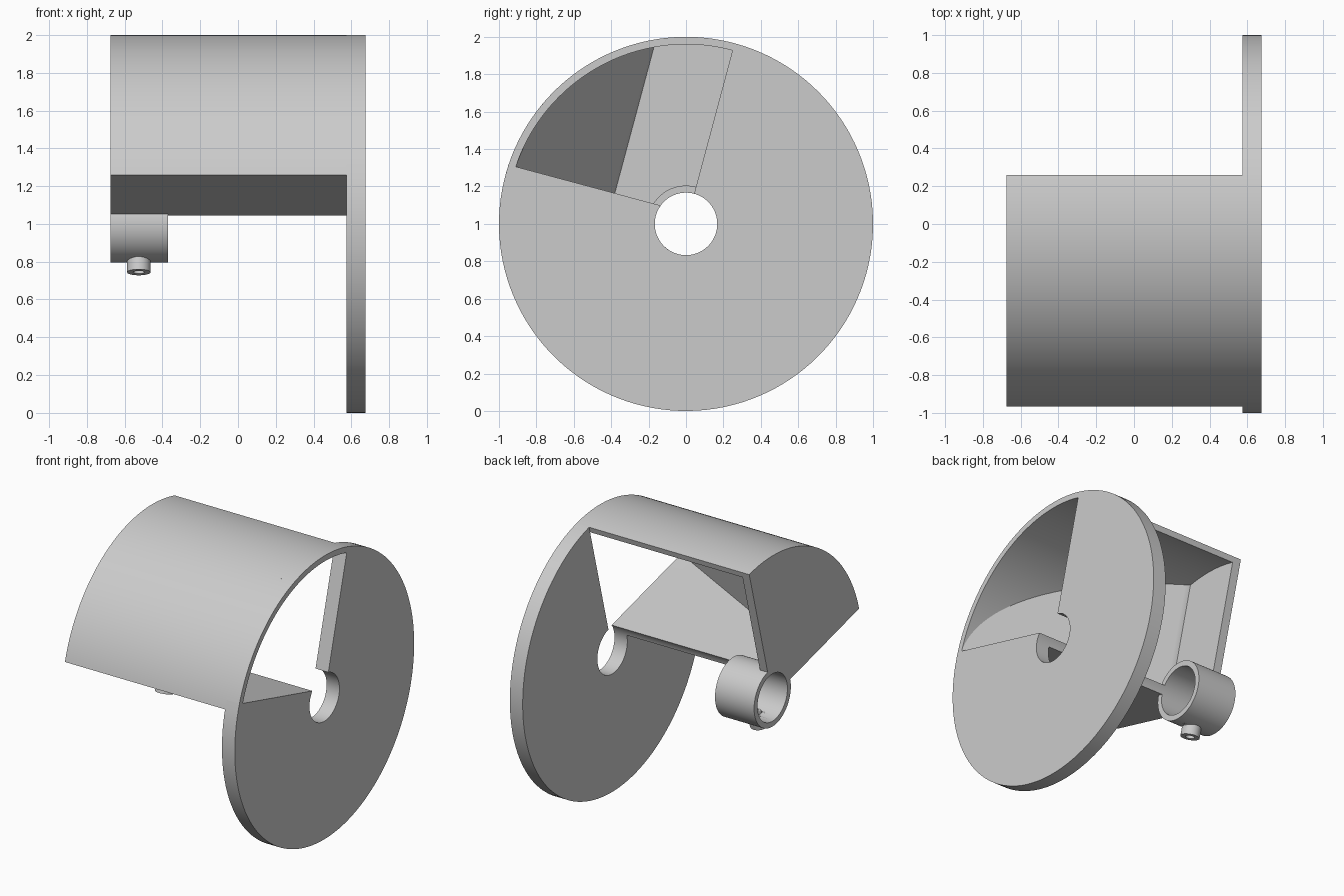
import bpy, bmesh
from math import sin, cos, radians, degrees, asin, sqrt
from mathutils import Matrix, Vector

if "Cube" in bpy.data.objects:
    bpy.data.objects.remove(bpy.data.objects["Cube"], do_unlink=True)

grey = bpy.data.materials.new("plain grey")
grey.use_nodes = True
grey.diffuse_color = (0.6, 0.6, 0.6, 1)
grey.node_tree.nodes["Principled BSDF"].inputs["Base Color"].default_value = (0.6, 0.6, 0.6, 1)

# Main dimensions
OPEN, SHUT = 75, 165            # angles of the chute's open and walled sides
RIM, SHELL, BORE, HUB = 1.0, 0.96, 0.167, 0.205
WALL = 0.06
LEFT, RIGHT, DISC_BACK = 0.675, -0.675, 0.575
CENTRE = Matrix.Translation((0, 0, 1))


def polar(r, deg):
    return r * cos(radians(deg)), r * sin(radians(deg))


def along(u, v):
    """Point at distance u along the walled side and v along the open side."""
    a, b = Vector(polar(u, SHUT)), Vector(polar(v, OPEN))
    return tuple(a + b)


def arc(r, start, end, steps):
    return [polar(r, start + (end - start) * i / steps) for i in range(steps + 1)]


def finish(name, bm, matrix=CENTRE):
    bmesh.ops.recalc_face_normals(bm, faces=bm.faces)
    mesh = bpy.data.meshes.new(name)
    bm.to_mesh(mesh)
    bm.free()
    mesh.transform(matrix)
    mesh.materials.append(grey)
    obj = bpy.data.objects.new(name, mesh)
    bpy.context.collection.objects.link(obj)
    bpy.ops.object.select_all(action="DESELECT")
    obj.select_set(True)
    bpy.context.view_layer.objects.active = obj
    bpy.ops.object.shade_smooth_by_angle(angle=radians(30))
    return obj


def prism(name, outline, x0, x1, matrix=CENTRE):
    """Solid outline in the y-z plane, extruded along x."""
    bm = bmesh.new()
    a, b = [[bm.verts.new((x, *p)) for p in outline] for x in (x0, x1)]
    bm.faces.new(a)
    bm.faces.new(b)
    for i in range(len(a)):
        bm.faces.new((a[i - 1], a[i], b[i], b[i - 1]))
    return finish(name, bm, matrix)


def ring(name, inner, outer, x0, x1, matrix=CENTRE):
    """Plate between two matching closed outlines, extruded along x."""
    bm = bmesh.new()
    loops = [[bm.verts.new((x, *p)) for p in pts]
             for pts, x in ((inner, x0), (outer, x0), (outer, x1), (inner, x1))]
    for k in range(4):
        p, q = loops[k - 1], loops[k]
        for i in range(len(p)):
            bm.faces.new((p[i - 1], p[i], q[i], q[i - 1]))
    bmesh.ops.remove_doubles(bm, verts=bm.verts, dist=1e-5)
    return finish(name, bm, matrix)


def tube(name, r_in, r_out, x0, x1, steps, matrix=CENTRE):
    circles = [arc(r, 0, 360, steps)[:-1] for r in (r_in, r_out)]
    return ring(name, *circles, x0, x1, matrix)


# Where the wall's inner face meets the bore and the shell
wall_bore = SHUT - degrees(asin(WALL / BORE))
wall_shell = SHUT - degrees(asin(WALL / SHELL))

# Disc with a centre hole and a sector window
profile = []                    # (angle, inner radius)
for i in range(81):
    profile.append((OPEN + (wall_shell - OPEN) * i / 80, SHELL))
for i in range(1, 21):
    a = wall_shell + (wall_bore - wall_shell) * i / 20
    profile.append((a, WALL / sin(radians(SHUT - a))))
window = [polar(r, a) for a, r in profile[:81]]
edge = [polar(r, a) for a, r in profile[81:]]
hole = arc(BORE, wall_bore, OPEN + 360, 100)
rim_top = arc(RIM, OPEN, wall_shell, 80)
rim_rest = arc(RIM, wall_shell, OPEN + 360, 100)
prism("disc_window_rim", rim_top + window[::-1], DISC_BACK, LEFT)
prism("disc", rim_rest + hole[::-1] + edge[::-1] + [window[-1]], DISC_BACK, LEFT)

# Curved shell and flat side wall in one section
chute = (arc(RIM, OPEN, SHUT, 80) + arc(BORE, SHUT, wall_bore, 6)
         + arc(SHELL, wall_shell, OPEN, 80))
prism("chute_shell", chute, RIGHT, DISC_BACK)

# End plate closing the far end
plate = arc(RIM, OPEN, SHUT, 80) + arc(BORE, SHUT, OPEN, 24)
prism("end_plate", plate, RIGHT, RIGHT + WALL)

# Sloped deflector filling the corner behind the shell
bm = bmesh.new()
u0, u1, x_in = 0.41, sqrt(SHELL ** 2 - WALL ** 2), RIGHT + WALL
columns = []
for i in range(41):
    t = i / 40
    u = u0 + (u1 - u0) * t
    x, top = x_in + (LEFT - x_in) * t, sqrt(0.97 ** 2 - u * u)
    columns.append([bm.verts.new((px, *along(u, v))) for px, v in
                    ((x, 0.03), (x, top), (x_in - 0.02, top), (x_in - 0.02, 0.03))])
for p, q in zip(columns, columns[1:]):
    for k in range(4):
        bm.faces.new((p[k - 1], p[k], q[k], q[k - 1]))
bm.faces.new(columns[0])
bm.faces.new(columns[-1])
finish("deflector", bm)

# Hub tube with a screw boss opposite the open side
hub = tube("hub", BORE, HUB, RIGHT, -0.37, 96)
down = Vector((0, *polar(1, OPEN + 180)))
boss_matrix = (Matrix.Translation((-0.525, 0, 1))
               @ Vector((1, 0, 0)).rotation_difference(down).to_matrix().to_4x4())
tube("screw_boss", 0.03, 0.062, 0.18, 0.265, 32, boss_matrix)

# Screw hole through the hub
cutter = prism("screw_hole_cutter", arc(0.03, 0, 360, 32)[:-1], 0.1, 0.3, boss_matrix)
cutter.hide_render = True
cutter.hide_set(True)
cut = hub.modifiers.new("screw hole", "BOOLEAN")
cut.operation = "DIFFERENCE"
cut.solver = "EXACT"
cut.object = cutter
